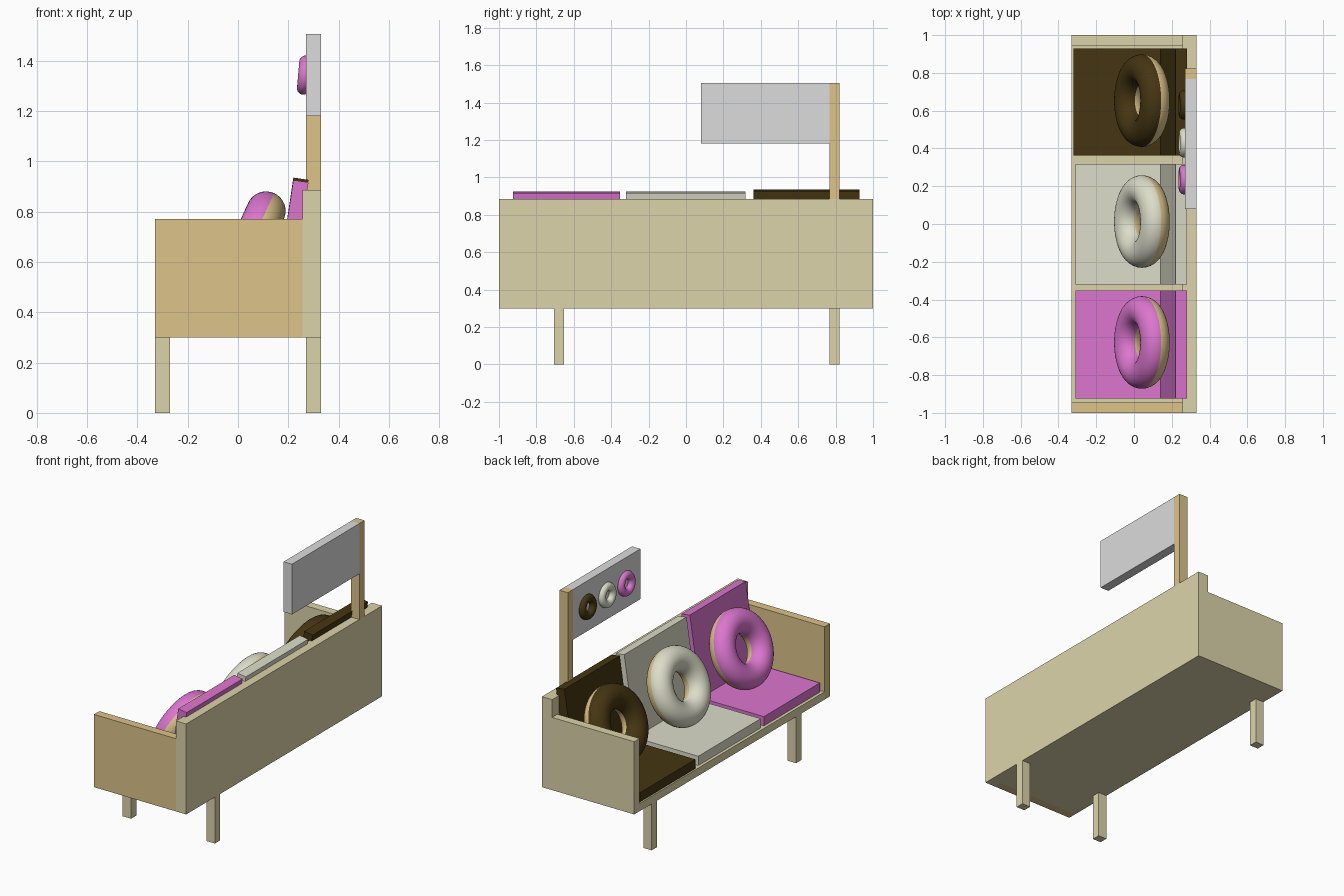
import bpy
import math

if "Cube" in bpy.data.objects:
    bpy.data.objects.remove(bpy.data.objects["Cube"], do_unlink=True)


def linear(c):
    c /= 255
    return c / 12.92 if c <= 0.04045 else ((c + 0.055) / 1.055) ** 2.4


def material(name, r, g, b):
    mat = bpy.data.materials.new(name)
    mat.use_nodes = True
    color = (linear(r), linear(g), linear(b), 1)
    mat.diffuse_color = color
    mat.node_tree.nodes["Principled BSDF"].inputs["Base Color"].default_value = color
    return mat


pale_wood = material("pale_wood", 220, 212, 170)
tan_dough = material("tan_wood_and_dough", 220, 195, 138)
sign_grey = material("sign_grey", 220, 220, 220)
pink = material("pink_icing", 220, 118, 207)
cream = material("cream_icing", 221, 221, 202)
chocolate = material("chocolate_icing", 69, 53, 18)


def box(name, xs, ys, zs, mat):
    """Box spanning the given ranges."""
    bpy.ops.mesh.primitive_cube_add(size=1)
    ob = bpy.context.object
    ob.name = name
    ob.location = [(a + b) / 2 for a, b in (xs, ys, zs)]
    ob.scale = [b - a for a, b in (xs, ys, zs)]
    ob.data.materials.append(mat)
    return ob


def ring(name, loc, major, minor, lean, front, back):
    """Leaning ring: the half facing the sitter's side is iced."""
    bpy.ops.mesh.primitive_torus_add(
        major_radius=major, minor_radius=minor, major_segments=64, minor_segments=32,
        location=loc, rotation=(0, math.radians(lean - 90), 0))
    ob = bpy.context.object
    ob.name = name
    ob.data.materials.append(front)
    ob.data.materials.append(back)
    for face in ob.data.polygons:
        face.material_index = 0 if face.center.z > 0 else 1
    bpy.ops.object.shade_smooth()
    return ob


# Bench body
box("seat_base", (-0.33, 0.26), (-0.945, 0.945), (0.3, 0.35), pale_wood)
box("backrest", (0.257, 0.33), (-1, 1), (0.3, 0.885), pale_wood)
box("arm_tan", (-0.33, 0.257), (-1, -0.945), (0.3, 0.77), tan_dough)
box("arm_pale", (-0.33, 0.257), (0.945, 1), (0.3, 0.77), pale_wood)

# Three legs
for name, x, y in (("front_leg_a", -0.3, -0.68), ("front_leg_b", -0.3, 0.795),
                   ("back_leg", 0.3, -0.68)):
    box(name, (x - 0.03, x + 0.03), (y - 0.027, y + 0.027), (0, 0.3), pale_wood)

# Sign on its post
box("sign_post", (0.27, 0.33), (0.768, 0.822), (0.885, 1.505), tan_dough)
box("sign_board", (0.27, 0.33), (0.08, 0.768), (1.18, 1.505), sign_grey)

# Seat pads, leaning back pads, ring pillows and sign rings, one set per colour
sets = (
    ("pink", pink, -0.31, (-0.925, -0.353), -0.627, 0.235, 0.925),
    ("cream", cream, -0.31, (-0.32, 0.317), 0.013, 0.43, 0.925),
    ("chocolate", chocolate, -0.32, (0.362, 0.928), 0.653, 0.63, 0.935),
)
for label, mat, front_x, ys, pillow_y, sign_y, top in sets:
    box(label + "_seat_pad", (front_x, 0.257), ys, (0.35, 0.41), mat)

    pad = box(label + "_back_pad", (0.14, 0.2), ys, (0.4, top), mat)
    for v in pad.data.vertices:  # lean the upper edge backwards
        if v.co.z > 0:
            v.co.x += 0.08 / 0.06
            v.co.z -= 0.017 * (v.co.x > 1.4)

    ring(label + "_ring_pillow", (0.042, pillow_y, 0.65), 0.167, 0.078, 24.5, mat, tan_dough)
    ring(label + "_sign_ring", (0.264, sign_y, 1.342), 0.053, 0.025, 5, mat, mat)
